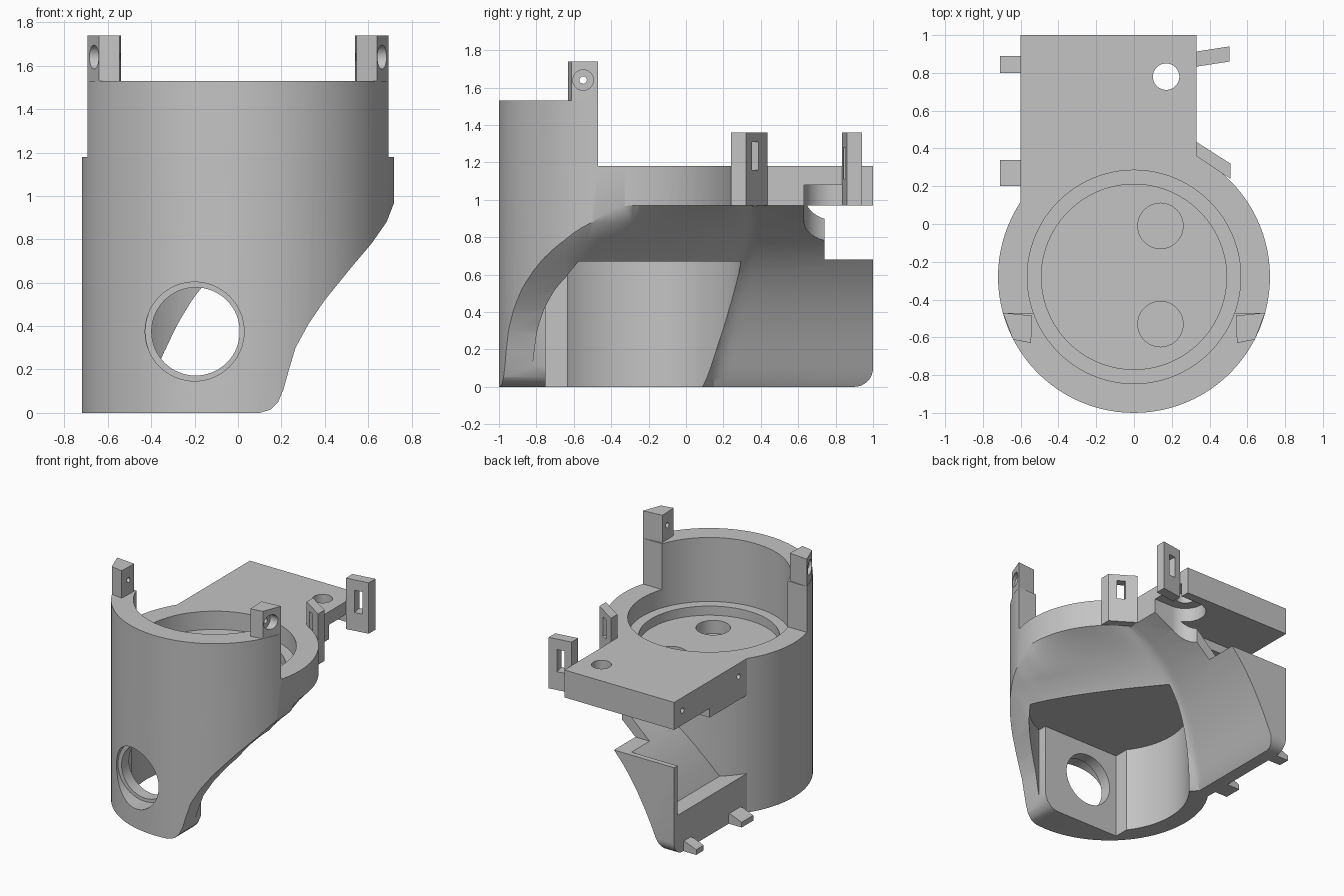
import bpy, bmesh, math

old = bpy.data.objects.get("Cube")
if old:
    bpy.data.objects.remove(old, do_unlink=True)

grey = bpy.data.materials.new("plain_grey")
grey.use_nodes = True
COLOUR = (0.55, 0.55, 0.55, 1)
grey.diffuse_color = COLOUR
grey.node_tree.nodes["Principled BSDF"].inputs["Base Color"].default_value = COLOUR

CY = -0.28   # y of the round housing's axis
R = 0.72     # outer radius of the housing
AXES = {"x": lambda u, v, w: (w, u, v),
        "y": lambda u, v, w: (u, w, v),
        "z": lambda u, v, w: (u, v, w)}


def loft(name, rings):
    """Solid skin through matching closed rings, capped at both ends."""
    bm = bmesh.new()
    rows = [[bm.verts.new(p) for p in ring] for ring in rings]
    n = len(rows[0])
    for a, b in zip(rows, rows[1:]):
        for i in range(n):
            j = (i + 1) % n
            bm.faces.new((a[i], a[j], b[j], b[i]))
    bm.faces.new(rows[0])
    bm.faces.new(rows[-1])
    bmesh.ops.recalc_face_normals(bm, faces=bm.faces)
    mesh = bpy.data.meshes.new(name)
    bm.to_mesh(mesh)
    bm.free()
    mesh.materials.append(grey)
    ob = bpy.data.objects.new(name, mesh)
    bpy.context.collection.objects.link(ob)
    return ob


def prism(name, pts, lo, hi, axis="z"):
    f = AXES[axis]
    return loft(name, [[f(u, v, w) for u, v in pts] for w in (lo, hi)])


def circle(u, v, r, n=96):
    return [(u + r * math.cos(math.tau * i / n), v + r * math.sin(math.tau * i / n))
            for i in range(n)]


def rect(u0, u1, v0, v1):
    return [(u0, v0), (u1, v0), (u1, v1), (u0, v1)]


def combine(ob, other, op="DIFFERENCE"):
    """Apply a boolean and throw the second solid away."""
    mod = ob.modifiers.new("bool", "BOOLEAN")
    mod.operation, mod.object, mod.solver = op, other, "EXACT"
    dg = bpy.context.evaluated_depsgraph_get()
    dg.update()
    mesh = bpy.data.meshes.new_from_object(ob.evaluated_get(dg))
    ob.modifiers.clear()
    ob.data = mesh
    bpy.data.objects.remove(other, do_unlink=True)


def cut(ob, *args):
    combine(ob, prism("cutter", *args))


# Lower flank: steep curve at the front, leaning further in at the rear
Z = [0, 0.015, 0.05, 0.11, 0.2, 0.3, 0.41, 0.52, 0.6, 0.68, 0.78, 0.88, 0.97]
FRONT = [0.1, 0.15, 0.185, 0.21, 0.235, 0.265, 0.325, 0.4, 0.465, 0.53, 0.615, 0.685, 0.72]
REAR = [-0.5, -0.49, -0.47, -0.44, -0.4, -0.35, -0.29, -0.22, -0.16, -0.09, 0.02, 0.16, 0.33]


def flank(y):
    pts = []
    for z, f, r in zip(Z, FRONT, REAR):
        start = -0.65 + 1.5 * max(0, z - 0.68)
        s = min(1, max(0, (y - start) / (0.14 + 0.25 * z - start)))
        pts.append((f + (r - f) * s ** 1.3, y, z))
    edge = math.sqrt(max(0, R * R - max(0, y - CY) ** 2))
    pts[-1] = (max(0.33, edge), y, Z[-1])
    low = pts[0][0] - 0.03
    return pts + [(1.3, y, Z[-1]), (1.3, y, -0.2), (low, y, -0.2)]


# Rear box with rounded lower back edge
body = prism("main_body", rect(-0.6, 0.33, 0, 1.18), CY, 1, "y")
bm = bmesh.new()
bm.from_mesh(body.data)
edge = [e for e in bm.edges if all(v.co.y > 0.9 and v.co.z < 0.1 for v in e.verts)]
bmesh.ops.bevel(bm, geom=edge, offset=0.1, segments=8, affect="EDGES", profile=0.5)
bm.to_mesh(body.data)
bm.free()

# Chamber in the box, open towards the right side
inner = [(x - 0.12, z) for x, z in zip(REAR[5:11], Z[5:11])]
for y0, y1, top in ((-0.1, 0.58, 0.9), (0.57, 0.96, 0.97)):
    cut(body, [(-0.8, 0.3)] + inner + [(0.1, top), (-0.8, top)], y0, y1, "y")

# Round housing with high front wall
housing = prism("housing", circle(0, CY, R), 0, 1.53)
cut(housing, rect(-1, 1, -0.47, 1), 1.18, 2)
combine(body, housing, "UNION")

# Sloping flank cut
stations = [-1.2] + [-0.65 + 0.04 * i for i in range(27)] + [1.2]
combine(body, loft("cutter", [flank(y) for y in stations]))

# Rear notch, screw hole and its wide pocket opening to the left
cut(body, rect(-1, 1, 0.74, 1.2), 0.68, 0.97)
arc = [(0.17 - 0.15 * math.sin(math.pi * i / 32), 0.78 + 0.15 * math.cos(math.pi * i / 32))
       for i in range(33)]
cut(body, arc + [(0.5, 0.63), (0.5, 0.93)], 0.7, 1.08)
cut(body, circle(0.17, 0.78, 0.07, 48), 0.9, 1.4)

# Stepped seat in the top with two blind holes
cut(body, circle(0, CY, 0.565), 1.04, 2)
cut(body, circle(0, CY, 0.49), 0.97, 1.1)
for y in (-0.01, -0.53):
    cut(body, circle(0.14, y, 0.12, 48), 0.87, 1.1)

# Lower chamber, with a flat block left standing behind the front opening
chamber = prism("cutter", circle(0, CY, 0.58), -0.2, 0.67)
cut(chamber, rect(-1, 0.21, -1.2, -0.75), -0.5, 1)
combine(chamber, prism("corner", rect(-0.46, -0.1, -0.75, -0.4), -0.2, 0.67), "UNION")
combine(body, chamber)

# Round front opening with shallow step
cut(body, circle(-0.195, 0.375, 0.203, 64), -1.2, -0.6, "y")
cut(body, circle(-0.2, 0.375, 0.228, 64), -1.2, -0.84, "y")

# Pin holes on the right edge of the slab
for y in (0.22, 0.9):
    cut(body, circle(y, 1.08, 0.02, 16), -0.7, -0.5, "x")

parts = [body]

# Upright lugs at the ends of the high wall
for side, name in ((-1, "right_lug"), (1, "left_lug")):
    foot = [(0.54, -0.485), (0.694, -0.47), (0.64, -0.612), (0.545, -0.63)]
    lug = prism(name, [(side * x, y) for x, y in foot], 1.53, 1.74)
    a, b = sorted((side * 0.62, side * 0.9))
    cut(lug, circle(-0.55, 1.64, 0.055, 32), a, b, "x")
    cut(lug, circle(-0.55, 1.64, 0.02, 16), -1, 1, "x")
    parts.append(lug)

# Slotted tabs on the left side
tabs = (("rear_tab", [(0.33, 0.833), (0.505, 0.86), (0.505, 0.94), (0.33, 0.913)],
         (0.42, 0.885), 10, 1.11, 1.28),
        ("middle_tab", [(0.33, 0.435), (0.51, 0.32), (0.51, 0.24), (0.33, 0.36)],
         (0.425, 0.36), -32, 1.16, 1.31))
for name, foot, (cx, cy), angle, z0, z1 in tabs:
    tab = prism(name, foot, 0.97, 1.36)
    c, s = math.cos(math.radians(angle)), math.sin(math.radians(angle))
    slot = [(cx + c * u - s * v, cy + s * u + c * v)
            for u, v in rect(-0.03, 0.03, -0.3, 0.3)]
    cut(tab, slot, z0, z1)
    parts.append(tab)

# Small wedge catches along the lower right edge
for name, y0, y1 in (("front_catch", 0.2, 0.34), ("rear_catch", 0.8, 0.89)):
    wedge = [(-0.59, 0), (-0.71, 0), (-0.71, 0.04), (-0.62, 0.075), (-0.59, 0.075)]
    parts.append(prism(name, wedge, y0, y1, "y"))

# Smooth the round walls, keep edges sharp
bpy.ops.object.select_all(action="DESELECT")
for ob in parts:
    ob.select_set(True)
bpy.context.view_layer.objects.active = body
bpy.ops.object.shade_smooth_by_angle(angle=math.radians(30))
